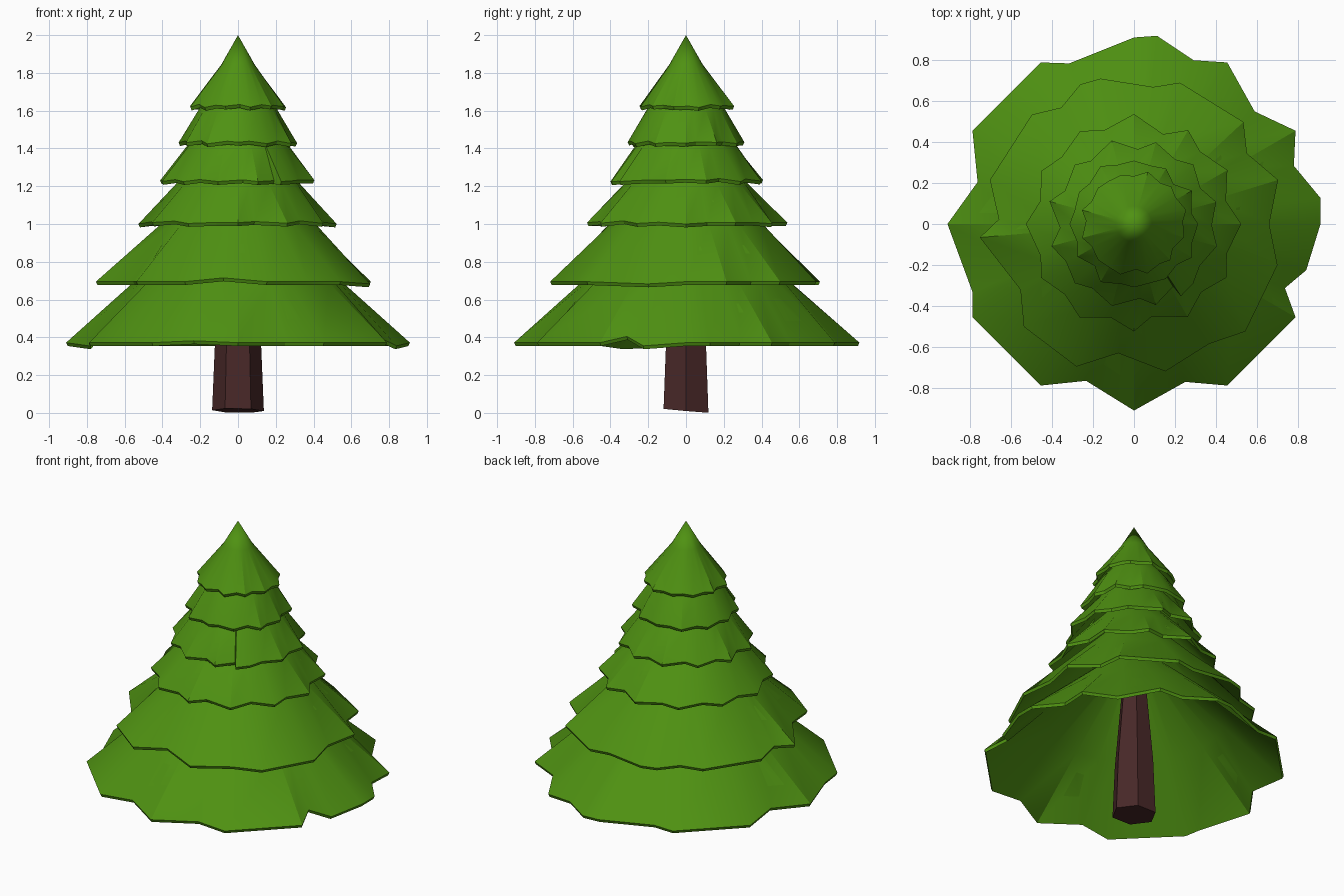
import bpy, bmesh, math, random

if "Cube" in bpy.data.objects:
    bpy.data.objects.remove(bpy.data.objects["Cube"])

random.seed(4)


def material(name, rgb):
    m = bpy.data.materials.new(name)
    m.diffuse_color = (*rgb, 1)
    m.use_nodes = True
    m.node_tree.nodes["Principled BSDF"].inputs["Base Color"].default_value = m.diffuse_color
    return m


GREEN = material("needle green", (0.078, 0.285, 0.006))
BROWN = material("bark brown", (0.065, 0.021, 0.021))


def loft(name, rings, mat, caps=False, smooth=True):
    """Join closed rings of equal point count with quads."""
    bm = bmesh.new()
    loops = [[bm.verts.new(p) for p in ring] for ring in rings]
    n = len(loops[0])
    for a, b in zip(loops, loops[1:]):
        for i in range(n):
            j = (i + 1) % n
            bm.faces.new((a[i], a[j], b[j], b[i]))
    if caps:
        bm.faces.new(loops[0][::-1])
        bm.faces.new(loops[-1])
    bmesh.ops.remove_doubles(bm, verts=bm.verts, dist=0.0005)
    me = bpy.data.meshes.new(name)
    bm.to_mesh(me)
    bm.free()
    me.materials.append(mat)
    ob = bpy.data.objects.new(name, me)
    bpy.context.collection.objects.link(ob)
    if smooth:
        bpy.ops.object.select_all(action='DESELECT')
        ob.select_set(True)
        bpy.context.view_layer.objects.active = ob
        bpy.ops.object.shade_smooth_by_angle(angle=math.radians(30))
    return ob


def polar(deg, r, z):
    a = math.radians(deg)
    return (r * math.cos(a), r * math.sin(a), z)


def skirt(name, rim, profile):
    """Thin hollow cone: rim is (angle, radius, z), profile is (radius, z) upward."""
    t = 0.018
    inner = [[polar(a, max(r - t, 0), z - t * 0.5) for a, _, _ in rim] for r, z in profile]
    inner_rim = [polar(a, r - 0.008, z - t) for a, r, z in rim]
    outer_rim = [polar(a, r, z) for a, r, z in rim]
    outer = [[polar(a, r, z) for a, _, _ in rim] for r, z in profile]
    loft(name, inner[::-1] + [inner_rim, outer_rim] + outer, GREEN)


def jagged(tip, notch, z, start, count=12):
    """Rim with evenly spaced tips and slightly uneven notches between them."""
    step = 360 / count
    rim = []
    for k in range(count):
        a = start + k * step
        rim.append((a, tip + random.uniform(-0.012, 0.008), z + random.uniform(-0.006, 0.004)))
        rim.append((a + step * random.uniform(0.35, 0.65),
                    notch + random.uniform(-0.012, 0.015), z + random.uniform(0.002, 0.012)))
    return rim


# Lowest skirt: tips every 30 degrees with uneven notches
z = 0.372
low = [(a, 0.91, z) for a in range(0, 360, 30)]
low += [(8, .918, z), (20, .83, z), (43, .805, z), (70, .85, z), (83, .925, z),
        (112, .845, z), (165, .79, z + .01), (203, .855, .355), (253, .80, z + .01),
        (288, .81, z), (337, .80, .405), (345, .87, .355)]
skirt("skirt_1", sorted(low), [(0.555, 0.69), (0.10, 1.10)])

# Second skirt
z = 0.695
second = [(17, .735, z), (32, .65, z), (43, .73, z), (72, .725, z), (82, .675, z), (103, .728, z),
          (111, .73, z), (122, .67, z), (133, .73, z), (163, .735, z), (178, .66, z),
          (185, .755, z), (210, .64, z), (223, .735, z), (248, .75, z), (263, .635, z + .02),
          (282, .735, z), (302, .69, z), (316, .755, z), (344, .728, z - .012), (360, .66, z)]
skirt("skirt_2", second, [(0.42, 0.99), (0.08, 1.34)])

# Third skirt
skirt("skirt_3", jagged(0.53, 0.47, 1.005, 0), [(0.33, 1.21), (0.06, 1.50)])

# Fourth skirt, with a folded step near the front right
rim4 = [p for p in jagged(0.42, 0.365, 1.23, 15) if not 292 < p[0] < 308]
rim4 = sorted(rim4 + [(302, .36, 1.23), (303, .42, 1.225)])
skirt("skirt_4", rim4, [(0.265, 1.42), (0.07, 1.66)])

# Fifth skirt
skirt("skirt_5", jagged(0.32, 0.285, 1.43, 0), [(0.205, 1.61), (0.10, 1.75)])

# Pointed crown
skirt("crown", jagged(0.258, 0.232, 1.622, 15), [(0.088, 1.845), (0.0, 2.0)])

# Six-sided tapering trunk
trunk = []
for r, z in [(0.137, 0.012), (0.122, 0.37), (0.08, 0.85), (0.05, 1.15)]:
    trunk.append([polar(60 * k, r, z + (0.012 * math.cos(math.radians(60 * k + 100)) if z < 0.1 else 0))
                  for k in range(6)])
loft("trunk", trunk, BROWN, caps=True, smooth=False)
